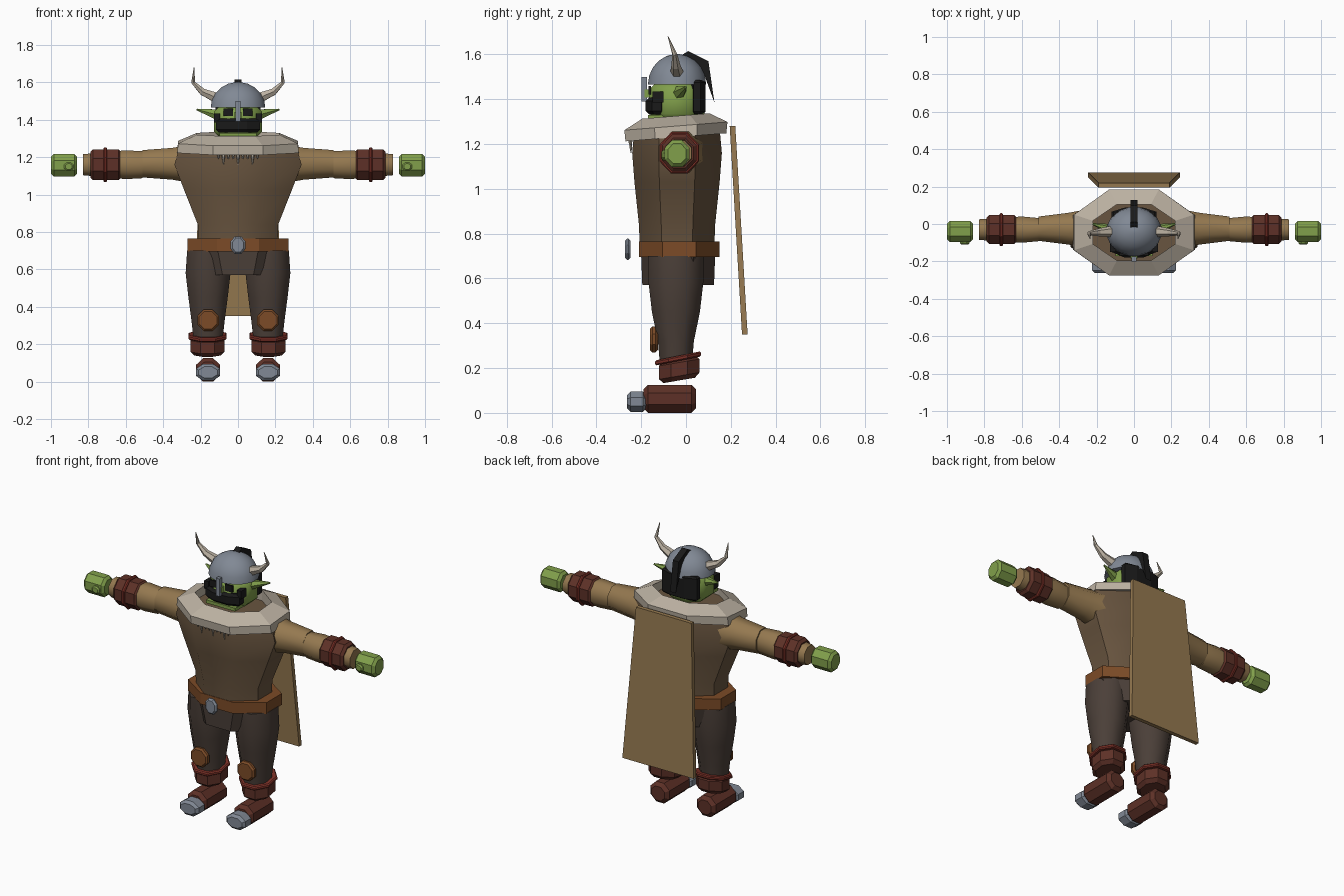
import bpy, bmesh, math
from mathutils import Matrix, Vector

cube = bpy.data.objects.get("Cube")
if cube:
    bpy.data.objects.remove(cube, do_unlink=True)


def material(name, *colour):
    mat = bpy.data.materials.new(name)
    mat.use_nodes = True
    mat.diffuse_color = (*colour, 1)
    mat.node_tree.nodes["Principled BSDF"].inputs["Base Color"].default_value = (*colour, 1)
    return mat


green = material("green skin", .22, .35, .07)
brown = material("brown tunic", .14, .09, .05)
tan = material("tan cloth", .3, .19, .08)
leather = material("dark leather", .11, .03, .02)
red = material("red strap", .2, .03, .02)
belt_leather = material("belt leather", .2, .07, .02)
trousers = material("dark trousers", .07, .05, .04)
metal = material("grey metal", .22, .25, .3)
fur = material("pale fur and horn", .5, .44, .36)
black = material("black hair", .01, .01, .01)


def add_object(name, data, mat):
    data.materials.append(mat)
    ob = bpy.data.objects.new(name, data)
    bpy.context.collection.objects.link(ob)
    bpy.ops.object.select_all(action='DESELECT')
    bpy.context.view_layer.objects.active = ob
    ob.select_set(True)
    return ob


def finish(bm, name, mat, smooth=False):
    bmesh.ops.recalc_face_normals(bm, faces=bm.faces)
    mesh = bpy.data.meshes.new(name)
    bm.to_mesh(mesh)
    bm.free()
    add_object(name, mesh, mat)
    if smooth:
        bpy.ops.object.shade_smooth_by_angle(angle=math.radians(50))


def loft(name, mat, centre, rings, axis='z', sides=8, smooth=False, tilt=0, hollow=False):
    """Skin polygon rings, each given as (place along the axis, half width, half depth)."""
    bm = bmesh.new()
    loops = []
    for along, width, depth in rings:
        loop = []
        for i in range(sides):
            angle = math.tau * (i + .5) / sides
            u = width * math.cos(angle) / math.cos(math.pi / sides)
            v = depth * math.sin(angle) / math.cos(math.pi / sides)
            offset = {'x': (along, u, v), 'y': (u, along, v), 'z': (u, v, along + tilt * v)}[axis]
            loop.append(bm.verts.new(Vector(centre) + Vector(offset)))
        loops.append(loop)
    pairs = list(zip(loops, loops[1:]))
    if hollow:
        pairs.append((loops[-1], loops[0]))
    else:
        bm.faces.new(loops[0])
        bm.faces.new(loops[-1])
    for low, high in pairs:
        for i in range(sides):
            j = (i + 1) % sides
            bm.faces.new((low[i], low[j], high[j], high[i]))
    finish(bm, name, mat, smooth)


def drum(name, mat, centre, size, axis='z', bevel=0, **options):
    """Prism with chamfered ends that fills a box of the given size."""
    half = [length / 2 for length in size]
    reach = half.pop('xyz'.index(axis))
    width, depth = half
    end = (width - bevel, depth - bevel)
    rings = [(-reach, *end), (reach, *end)]
    if bevel:
        rings[1:1] = [(bevel - reach, width, depth), (reach - bevel, width, depth)]
    loft(name, mat, centre, rings, axis, **options)


def box(name, mat, centre, size):
    drum(name, mat, centre, size, sides=4)


def prism(name, mat, outline, offset):
    """Extrude a flat outline along an offset."""
    bm = bmesh.new()
    face = bm.faces.new([bm.verts.new(p) for p in outline])
    new = bmesh.ops.extrude_face_region(bm, geom=[face])['geom']
    moved = [g for g in new if isinstance(g, bmesh.types.BMVert)]
    bmesh.ops.translate(bm, vec=offset, verts=moved)
    finish(bm, name, mat)


def spike(name, mat, radius, *points):
    """Tapering tube along a path, ending in a point."""
    curve = bpy.data.curves.new(name, 'CURVE')
    curve.dimensions = '3D'
    curve.bevel_depth = radius
    curve.bevel_resolution = 1
    curve.use_fill_caps = True
    spline = curve.splines.new('POLY')
    spline.points.add(len(points) - 1)
    spline.use_smooth = False
    for i, (point, place) in enumerate(zip(spline.points, points)):
        point.co = (*place, 1)
        point.radius = 1 - i / (len(points) - .8)
    add_object(name, curve, mat)
    bpy.ops.object.convert(target='MESH')


# Torso, hips and belt
loft("torso", brown, (0, -.04, 1), [(-.3, .21, .165), (-.16, .215, .17), (.03, .29, .19),
                                    (.16, .34, .2), (.27, .31, .19)], smooth=True)
loft("hips", trousers, (0, -.035, .7), [(-.13, .2, .16), (0, .26, .165)])
drum("belt", belt_leather, (0, -.03, .73), (.54, .36, .07))
drum("belt_buckle", metal, (0, -.26, .73), (.08, .025, .095), axis='y', bevel=.01)

# Fur collar with hanging strands
loft("fur_collar", fur, (0, -.045, 1.28), [(-.05, .325, .225), (0, .32, .23),
                                           (.045, .22, .15), (-.03, .22, .15)],
     tilt=.08, hollow=True)
for i in range(-4, 5):
    drop = .07 if i % 3 == 0 else .04
    x = i * .026
    spike("fur_strand", fur, .014, (x, -.25, 1.24), (x, -.245, 1.23 - drop))

# Back cape, hanging away from the body
prism("cape", tan, [(-.19, .195, 1.28), (.19, .195, 1.28), (.245, .25, .35), (-.245, .25, .35)],
      (0, .025, 0))

# Head, jaw and hair
drum("head", green, (0, -.04, 1.39), (.255, .245, .17), bevel=.03, smooth=True)
box("jaw", green, (0, -.125, 1.32), (.2, .09, .02))
drum("beard", black, (0, -.13, 1.37), (.235, .1, .075), bevel=.015)
drum("back_hair", black, (0, .05, 1.41), (.24, .075, .15), bevel=.01)
box("nose", green, (0, -.17, 1.425), (.035, .03, .035))

# Helmet dome, nose guard and crest
arc = [i * .3 for i in range(6)]
loft("helmet", metal, (0, -.04, 1.465),
     [(.137 * math.sin(t), .146 * math.cos(t), .13 * math.cos(t)) for t in arc],
     sides=16, smooth=True)
box("nose_guard", metal, (0, -.187, 1.445), (.025, .025, .11))
crest = [(-.03, 1.59), (.01, 1.615), (.1, 1.57), (.127, 1.385), (.085, 1.5), (0, 1.57)]
prism("hair_crest", black, [(-.02, y, z) for y, z in crest], (.04, 0, 0))

# Face details, ears and horns
box("left_eye", black, (.052, -.162, 1.44), (.05, .012, .04))
box("left_sideburn", black, (.112, -.125, 1.41), (.03, .05, .05))
spike("left_ear", green, .03, (.115, -.03, 1.43), (.22, 0, 1.455))
spike("left_horn", fur, .03, (.12, -.04, 1.52), (.19, -.045, 1.55),
      (.24, -.05, 1.6), (.235, -.08, 1.68))

# Arms, bracers and hands
loft("left_upper_arm", tan, (0, -.025, 1.165), [(.27, .1, .1), (.35, .085, .085),
                                                (.51, .065, .073)], axis='x', smooth=True)
loft("left_forearm", tan, (0, -.03, 1.16), [(.51, .062, .072), (.6, .07, .077),
                                            (.83, .055, .056)], axis='x', smooth=True)
drum("left_bracer", leather, (.707, -.03, 1.16), (.165, .155, .165), axis='x', bevel=.015)
drum("left_bracer_strap", red, (.71, -.03, 1.16), (.02, .175, .185), axis='x', bevel=.005)
drum("left_hand", green, (.93, -.04, 1.157), (.14, .112, .12), axis='x', bevel=.015)
drum("left_thumb", green, (.905, -.09, 1.15), (.05, .04, .045), axis='y', bevel=.007)

# Legs and knee pads
loft("left_leg", trousers, (.16, -.045, .7), [(0, .112, .125), (-.12, .12, .122), (-.25, .105, .107),
                                              (-.38, .088, .08), (-.5, .075, .07)], smooth=True)
drum("left_knee_pad", belt_leather, (.16, -.143, .328), (.115, .035, .115), axis='y', bevel=.01)

# Boots with a strap and metal toe
drum("left_boot_cuff", leather, (.163, -.03, .195), (.18, .18, .1), bevel=.02, tilt=.17)
drum("left_boot_strap", red, (.163, -.035, .243), (.205, .205, .023), bevel=.006, tilt=.2)
drum("left_shoe", leather, (.16, -.072, .063), (.13, .235, .125), axis='y', bevel=.02)
drum("left_toe_cap", metal, (.16, -.22, .05), (.13, .085, .09), axis='y', bevel=.015)

# Mirror every left part to the right
for ob in [o for o in bpy.data.objects if o.name.startswith("left_")]:
    twin = ob.copy()
    twin.name = ob.name.replace("left", "right")
    twin.data = ob.data.copy()
    twin.data.transform(Matrix.Scale(-1, 4, (1, 0, 0)))
    twin.data.flip_normals()
    bpy.context.collection.objects.link(twin)
